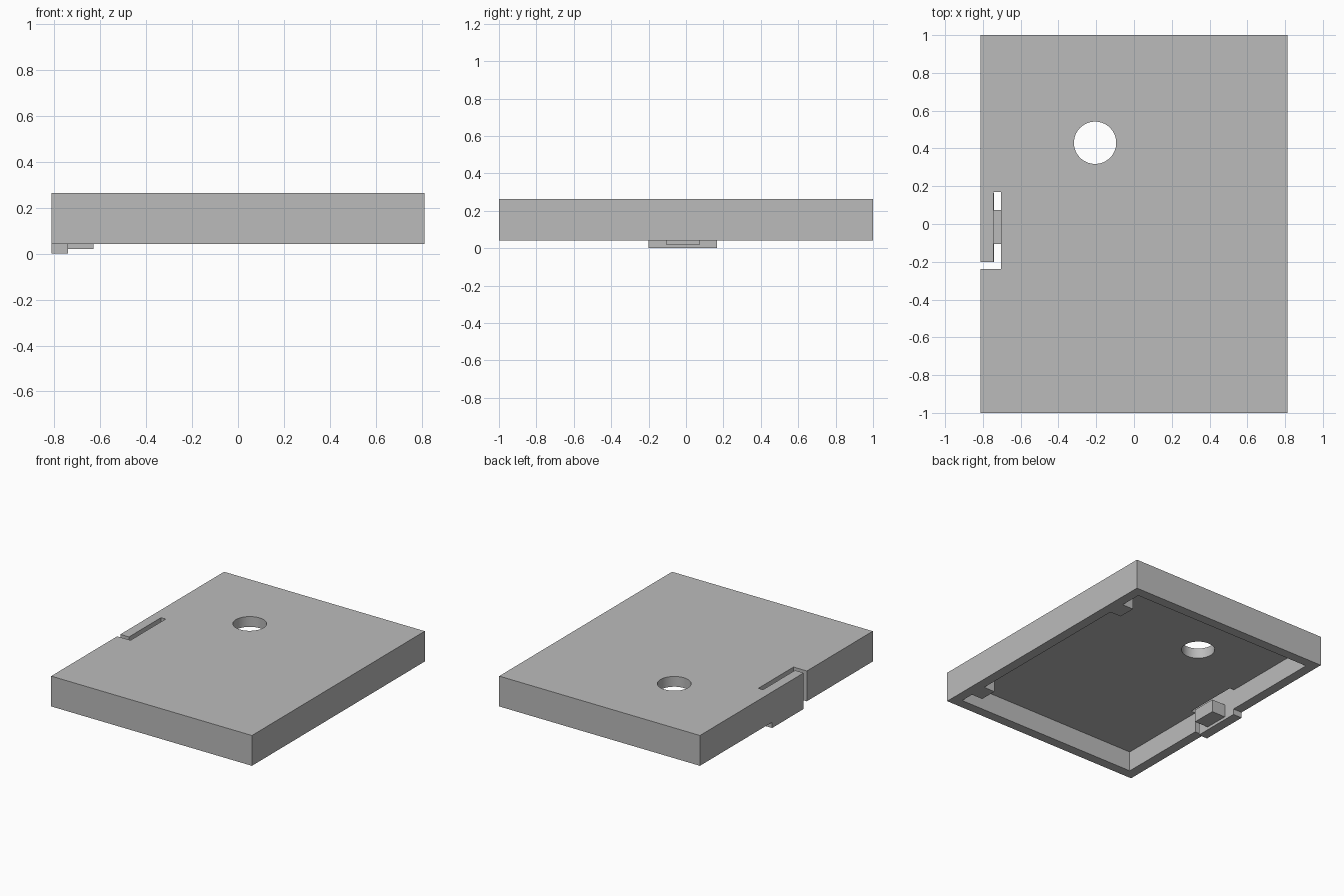
import bpy

cube = bpy.data.objects.get("Cube")
if cube:
    bpy.data.objects.remove(cube, do_unlink=True)

HX, HY = 0.813, 1.0          # half width and half length
BOTTOM, TOP = 0.042, 0.264   # shell heights
WALL, ROOF = 0.072, 0.075    # wall and roof thickness
INX, INY = HX - WALL, HY - WALL
CEIL = TOP - ROOF

grey = bpy.data.materials.new("light_grey")
grey.use_nodes = True
colour = (0.5, 0.5, 0.5, 1)
grey.diffuse_color = colour
grey.node_tree.nodes["Principled BSDF"].inputs["Base Color"].default_value = colour


def box(name, x, y, z):
    """Box spanning the given (low, high) ranges."""
    bpy.ops.mesh.primitive_cube_add(size=1)
    ob = bpy.context.object
    ob.name = name
    for v in ob.data.vertices:
        v.co = [r[0] if c < 0 else r[1] for c, r in zip(v.co, (x, y, z))]
    ob.data.materials.append(grey)
    return ob


def cut(target, cutter):
    """Subtract the cutter from the target and discard it."""
    cutter.hide_render = True
    mod = target.modifiers.new("cut", "BOOLEAN")
    mod.operation, mod.solver, mod.object = "DIFFERENCE", "EXACT", cutter
    bpy.context.view_layer.objects.active = target
    bpy.ops.object.modifier_apply(modifier=mod.name)
    bpy.data.objects.remove(cutter, do_unlink=True)


# Shell, open underneath
shell = box("cover_shell", (-HX, HX), (-HY, HY), (BOTTOM, TOP))
cut(shell, box("cavity", (-INX, INX), (-INY, INY), (-0.1, CEIL)))

# Slots that free the spring arm in the side wall
cut(shell, box("arm_slot", (-INX - 0.002, -0.705), (-0.22, 0.17), (-0.1, 0.5)))
cut(shell, box("arm_gap", (-1, -0.705), (-0.237, -0.2), (-0.1, 0.5)))

# Round hole through the roof
bpy.ops.mesh.primitive_cylinder_add(vertices=64, radius=0.112, depth=1,
                                    location=(-0.206, 0.43, 0.2))
cut(shell, bpy.context.object)
bpy.context.view_layer.objects.active = shell
shell.select_set(True)
bpy.ops.object.shade_smooth_by_angle(angle=0.5)

# Spring arm foot and inward hook
box("arm_foot", (-HX, -INX), (-0.2, 0.165), (0, BOTTOM))
box("arm_hook", (-INX - 0.005, -0.63), (-0.107, 0.074), (0.021, 0.115))

# Two catches inside the opposite wall
for name, y in (("front_catch", -0.76), ("back_catch", 0.7)):
    box(name, (INX - 0.09, INX + 0.005), (y - 0.065, y + 0.065), (BOTTOM, CEIL + 0.005))
